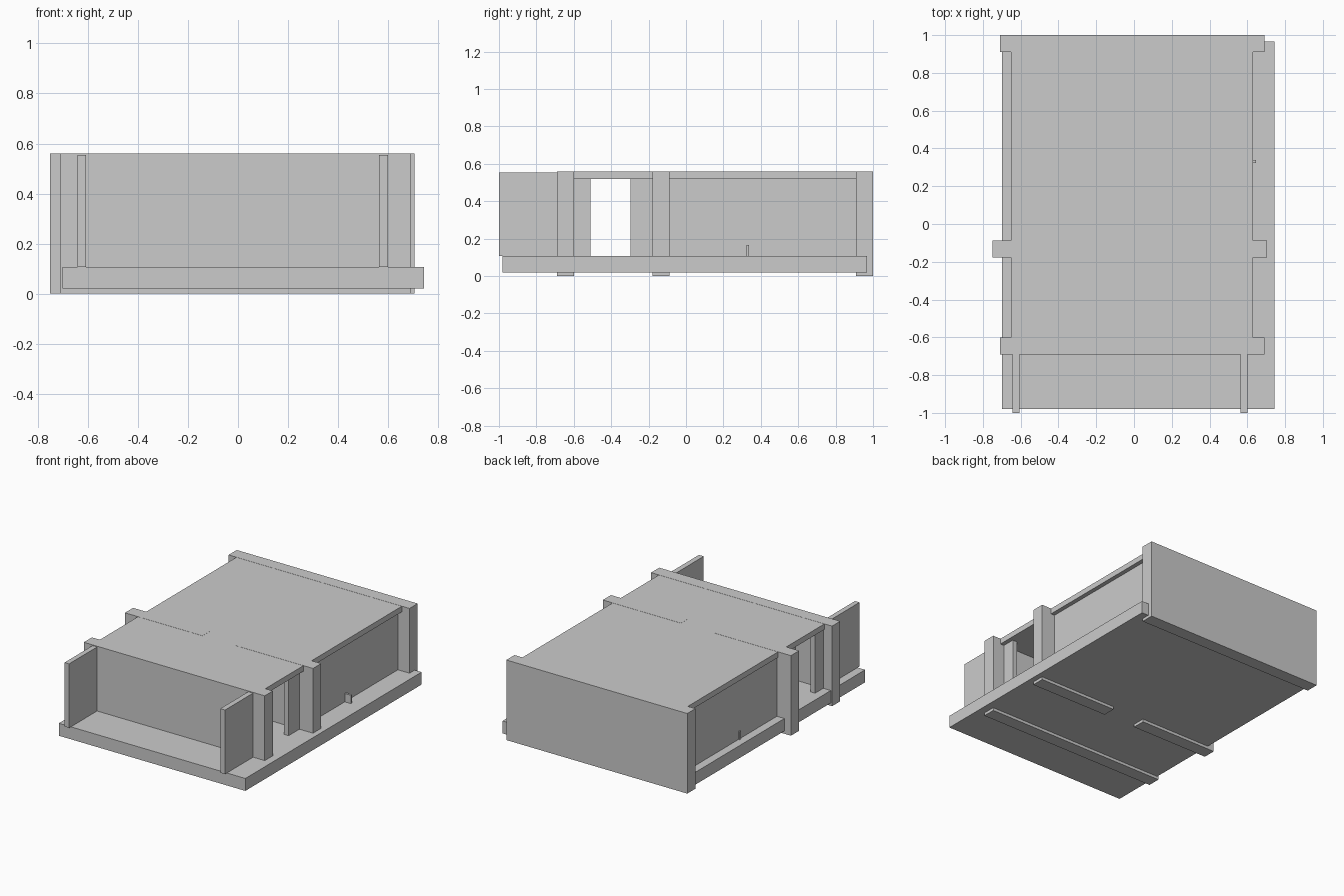
import bpy

if "Cube" in bpy.data.objects:
    bpy.data.objects.remove(bpy.data.objects["Cube"])


def box(name, x, y, z):
    """Flat box from (min, max) ranges on each axis."""
    bpy.ops.mesh.primitive_cube_add(
        size=1, location=[(a + b) / 2 for a, b in (x, y, z)])
    ob = bpy.context.object
    ob.name = name
    ob.scale = [b - a for a, b in (x, y, z)]
    bpy.ops.object.transform_apply(location=False, rotation=False, scale=True)
    return ob


FLOOR, CEILING, TOP = 0.107, 0.52, 0.56

# Base slab, shifted sideways under the walls, and the overhanging roof
box("base_slab", (-0.70, 0.743), (-0.98, 0.967), (0.02, FLOOR))
box("roof_panel", (-0.65, 0.63), (-0.69, 0.96), (CEILING, TOP - 0.001))

# Cross walls running through the base and roof
box("back_wall", (-0.71, 0.69), (0.91, 1.0), (0, TOP))
box("front_wall", (-0.71, 0.69), (-0.69, -0.60), (0, TOP))

# Middle cross wall, split by a central doorway
box("middle_wall_left", (-0.75, -0.15), (-0.178, -0.088), (0, TOP))
box("middle_wall_right", (0.10, 0.705), (-0.178, -0.088), (0, TOP))

# Side walls: front wing, the two jambs of the opening, long rear wall
for side, x in (("left", (-0.642, -0.607)), ("right", (0.563, 0.60))):
    box(side + "_front_wing", x, (-1.0, -0.69), (FLOOR, 0.555))
    box(side + "_front_jamb", x, (-0.60, -0.51), (FLOOR, CEILING))
    box(side + "_rear_jamb", x, (-0.297, -0.178), (FLOOR, CEILING))
    box(side + "_rear_wall", x, (-0.088, 0.91), (FLOOR, CEILING))

# Low rail crossing the rear room, its ends poking through the side walls
box("low_cross_rail", (-0.65, 0.647), (0.323, 0.338), (FLOOR, 0.165))
